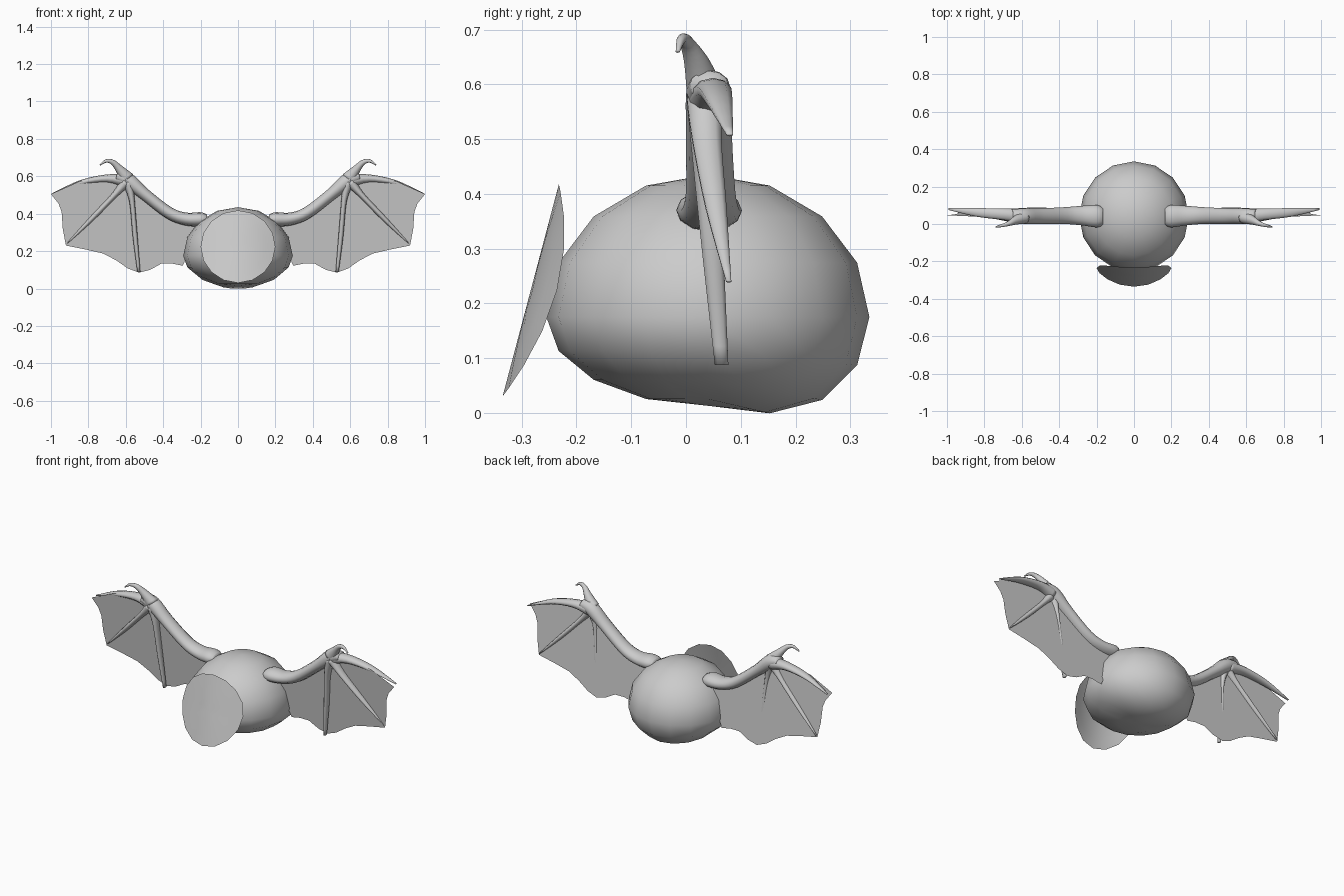
import bpy, bmesh, math
from mathutils import Vector

if "Cube" in bpy.data.objects:
    bpy.data.objects.remove(bpy.data.objects["Cube"])

grey = bpy.data.materials.new("light grey")
grey.diffuse_color = (0.6, 0.6, 0.6, 1)
grey.use_nodes = True
grey.node_tree.nodes["Principled BSDF"].inputs["Base Color"].default_value = grey.diffuse_color


def finish(name, bm, smooth=True):
    bmesh.ops.recalc_face_normals(bm, faces=bm.faces)
    me = bpy.data.meshes.new(name)
    bm.to_mesh(me)
    bm.free()
    me.materials.append(grey)
    for p in me.polygons:
        p.use_smooth = smooth
    ob = bpy.data.objects.new(name, me)
    bpy.context.collection.objects.link(ob)
    return ob


def spline(keys, steps=4):
    """Catmull-Rom through (x, y, z, radius, depth radius) keys."""
    keys = [Vector(k) for k in keys]
    out = []
    for i in range(len(keys) - 1):
        p0, p1 = keys[max(i - 1, 0)], keys[i]
        p2, p3 = keys[i + 1], keys[min(i + 2, len(keys) - 1)]
        for j in range(steps):
            t = j / steps
            out.append(p1 + (p2 - p0) * (t / 2)
                       + (p0 * 2 - p1 * 5 + p2 * 4 - p3) * (t * t / 2)
                       + (p1 * 3 - p0 - p2 * 3 + p3) * (t ** 3 / 2))
    return out + [keys[-1]]


def limb(name, keys, side, sides=10):
    """Tapered oval tube along a path, mirrored by side."""
    path = spline(keys)
    bm = bmesh.new()
    rings = []
    for i, p in enumerate(path):
        a, b = path[max(i - 1, 0)], path[min(i + 1, len(path) - 1)]
        t = Vector((b[0] - a[0], 0, b[2] - a[2])).normalized()
        ring = []
        for k in range(sides):
            w = 2 * math.pi * k / sides
            r = p[3] * math.cos(w)
            ring.append(bm.verts.new((side * (p[0] - t.z * r),
                                      p[1] + p[4] * math.sin(w), p[2] + t.x * r)))
        rings.append(ring)
    for r0, r1 in zip(rings, rings[1:]):
        for k in range(sides):
            n = (k + 1) % sides
            bm.faces.new((r0[k], r0[n], r1[n], r1[k]))
    bm.faces.new(rings[0])
    bm.faces.new(rings[-1])
    finish(name, bm)


# Round body, shallower underneath and sagging toward the back
bm = bmesh.new()
bmesh.ops.create_uvsphere(bm, u_segments=16, v_segments=8, radius=1)
for v in bm.verts:
    y = v.co.y * 0.295
    h = 0.26 if v.co.z > 0 else 0.162 + 0.25 * max(0, y)
    v.co = (v.co.x * 0.293, y + 0.04, 0.175 + v.co.z * h)
finish("body", bm)

# Curved face plate, leaning back with its sides bent rearward
bm = bmesh.new()


def plate_point(r, a):
    x, z = r * 0.2 * math.cos(a), 0.224 + r * 0.194 * math.sin(a)
    return bm.verts.new((x, -0.335 + (z - 0.03) * 0.265 + 1.2 * x * x, z))


centre = plate_point(0, 0)
rings = [[plate_point(r / 4, math.pi * k / 8) for k in range(16)] for r in range(1, 5)]
for k in range(16):
    n = (k + 1) % 16
    bm.faces.new((centre, rings[0][k], rings[0][n]))
    for r0, r1 in zip(rings, rings[1:]):
        bm.faces.new((r0[k], r1[k], r1[n], r0[n]))
finish("face_plate", bm)

# Wing parts: x, y, z, radius, depth radius
arm = [(0.165, 0.04, 0.37, 0.025, 0.045), (0.20, 0.042, 0.37, 0.038, 0.06),
       (0.28, 0.045, 0.372, 0.034, 0.052), (0.37, 0.045, 0.405, 0.032, 0.045),
       (0.50, 0.042, 0.505, 0.032, 0.042), (0.59, 0.042, 0.58, 0.040, 0.042),
       (0.65, 0.042, 0.60, 0.025, 0.035)]
claw = [(0.59, 0.035, 0.585, 0.04, 0.035), (0.635, 0.02, 0.64, 0.022, 0.024),
        (0.67, 0.003, 0.675, 0.014, 0.014), (0.705, -0.008, 0.682, 0.009, 0.009),
        (0.738, -0.015, 0.66, 0.003, 0.004)]
fingers = {
    "outer_finger": [(0.60, 0.042, 0.575, 0.035, 0.04), (0.70, 0.052, 0.588, 0.022, 0.032),
                     (0.84, 0.062, 0.566, 0.014, 0.024), (0.99, 0.08, 0.508, 0.003, 0.006)],
    "middle_finger": [(0.60, 0.035, 0.57, 0.03, 0.035), (0.66, 0.038, 0.50, 0.016, 0.028),
                      (0.78, 0.055, 0.375, 0.013, 0.02), (0.915, 0.078, 0.24, 0.003, 0.005)],
    "inner_finger": [(0.59, 0.035, 0.57, 0.03, 0.035), (0.567, 0.035, 0.47, 0.015, 0.025),
                     (0.55, 0.05, 0.28, 0.013, 0.02), (0.53, 0.065, 0.088, 0.008, 0.013)],
}
# Membrane outline in x, z with a scalloped trailing edge
outline = [(0.2, 0.36), (0.28, 0.372), (0.37, 0.405), (0.5, 0.505), (0.6, 0.58),
           (0.7, 0.595), (0.85, 0.572), (1.0, 0.505), (0.96, 0.455), (0.943, 0.41),
           (0.937, 0.32), (0.92, 0.23), (0.82, 0.21), (0.72, 0.187), (0.65, 0.15),
           (0.59, 0.108), (0.53, 0.085), (0.47, 0.1), (0.41, 0.133), (0.35, 0.133),
           (0.295, 0.122), (0.275, 0.17), (0.24, 0.25)]

for side, word in ((1, "right"), (-1, "left")):
    limb(word + "_wing_arm", arm, side, 12)
    limb(word + "_wing_claw", claw, side)
    for name, keys in fingers.items():
        limb(word + "_" + name, keys, side)
    bm = bmesh.new()
    bm.faces.new([bm.verts.new((side * x, 0.04 + 0.1 * (0.57 - z), z)) for x, z in outline])
    bmesh.ops.triangulate(bm, faces=bm.faces[:])
    finish(word + "_wing_membrane", bm, False)
